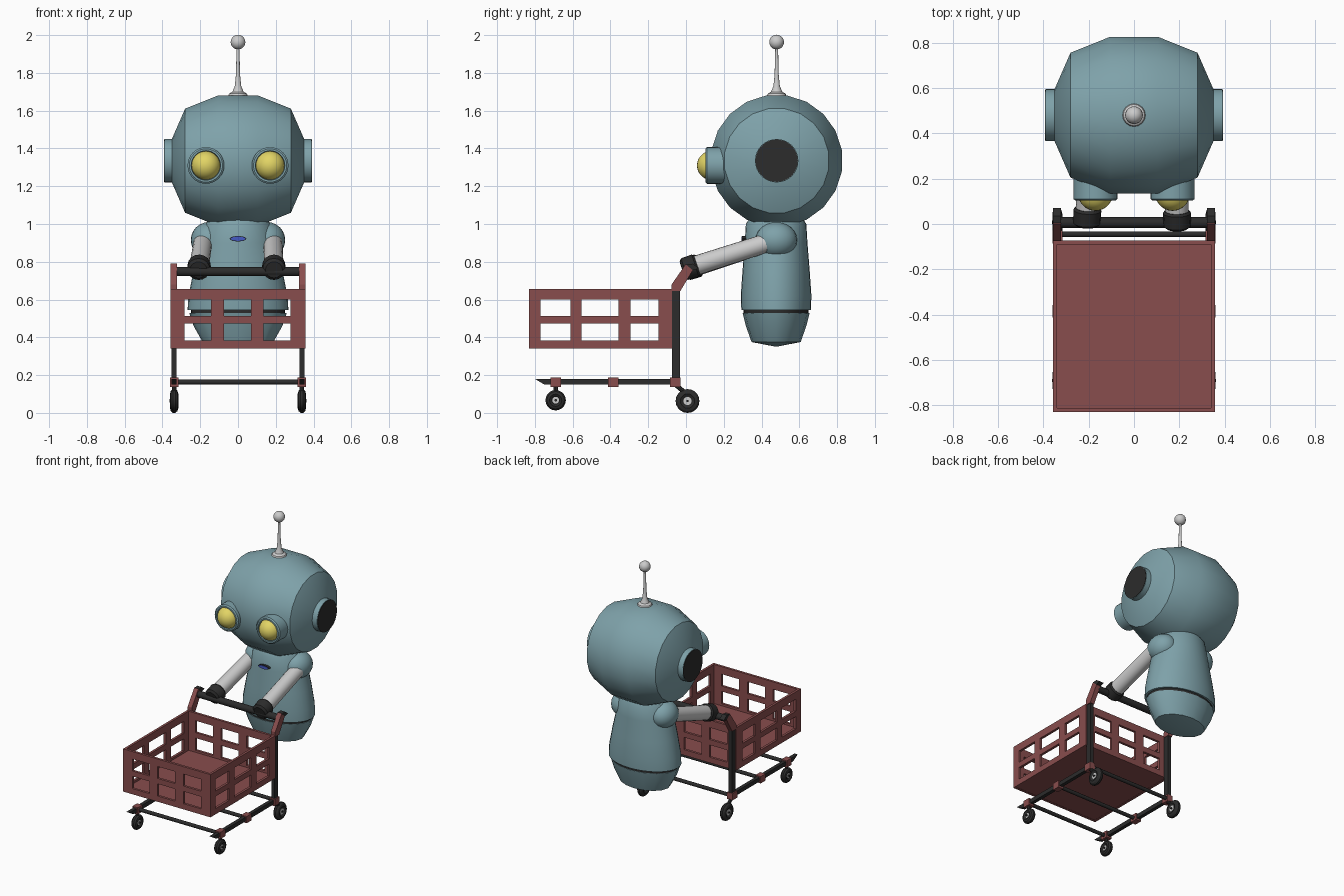
import bpy, bmesh, math
from mathutils import Vector, Matrix

if "Cube" in bpy.data.objects:
    bpy.data.objects.remove(bpy.data.objects["Cube"])


def material(name, rgb):
    m = bpy.data.materials.new(name)
    m.diffuse_color = (*rgb, 1)
    m.use_nodes = True
    m.node_tree.nodes["Principled BSDF"].inputs["Base Color"].default_value = m.diffuse_color
    return m


TEAL = material("teal", (0.21, 0.36, 0.40))
RED = material("red", (0.25, 0.075, 0.075))
BLACK = material("black", (0.025, 0.025, 0.025))
YELLOW = material("yellow", (0.76, 0.66, 0.13))
BLUE = material("blue", (0.06, 0.10, 0.55))


def finish(name, bm, mat, smooth=True, recalc=True):
    if recalc:
        bmesh.ops.recalc_face_normals(bm, faces=bm.faces)
    me = bpy.data.meshes.new(name)
    bm.to_mesh(me)
    bm.free()
    ob = bpy.data.objects.new(name, me)
    bpy.context.collection.objects.link(ob)
    if mat:
        me.materials.append(mat)
    if smooth:
        bpy.ops.object.select_all(action='DESELECT')
        ob.select_set(True)
        bpy.context.view_layer.objects.active = ob
        bpy.ops.object.shade_smooth_by_angle(angle=math.radians(32))
    return ob


def lathe(name, rings, mat, origin=(0, 0, 0), axis=(0, 0, 1), n=24, phase=0.0):
    """Rings are (distance along axis, radius a[, radius b])."""
    rot = Vector((0, 0, 1)).rotation_difference(Vector(axis)).to_matrix().to_4x4()
    mx = Matrix.Translation(origin) @ rot
    bm = bmesh.new()
    loops = []
    for r in rings:
        t, a, b = r[0], r[1], r[-1]
        if a == 0:
            loops.append([bm.verts.new(mx @ Vector((0, 0, t)))] * n)
        else:
            angs = [(i + phase) * math.tau / n for i in range(n)]
            loops.append([bm.verts.new(mx @ Vector((a * math.cos(w), b * math.sin(w), t))) for w in angs])
    for l0, l1 in zip(loops, loops[1:]):
        for i in range(n):
            j = (i + 1) % n
            bm.faces.new(list(dict.fromkeys((l0[i], l0[j], l1[j], l1[i]))))
    for l in (loops[0], loops[-1]):
        if l[0] is not l[1]:
            bm.faces.new(l)
    return finish(name, bm, mat)


def tube(name, p0, p1, r0, mat, r1=None, n=12):
    d = Vector(p1) - Vector(p0)
    return lathe(name, [(0, r0), (d.length, r0 if r1 is None else r1)], mat, p0, d.normalized(), n)


def ball(name, c, radii, mat, n=24):
    bm = bmesh.new()
    bmesh.ops.create_uvsphere(bm, u_segments=n, v_segments=n // 2, radius=1,
                              matrix=Matrix.Translation(c) @ Matrix.Diagonal((*radii, 1)))
    return finish(name, bm, mat)


def prism(name, yz, x, width, mat):
    """Side-view outline extruded across x."""
    bm = bmesh.new()
    f = bm.faces.new([bm.verts.new((x - width / 2, y, z)) for y, z in yz])
    ext = bmesh.ops.extrude_face_region(bm, geom=[f])
    bmesh.ops.translate(bm, vec=(width, 0, 0),
                        verts=[v for v in ext["geom"] if isinstance(v, bmesh.types.BMVert)])
    return finish(name, bm, mat, smooth=False)


def box(name, c, s, mat):
    y0, y1, z0, z1 = c[1] - s[1] / 2, c[1] + s[1] / 2, c[2] - s[2] / 2, c[2] + s[2] / 2
    return prism(name, [(y0, z0), (y1, z0), (y1, z1), (y0, z1)], c[0], s[0], mat)


# Head: faceted barrel lying across x
HY, HZ = 0.48, 1.335
half = [(0.35, 0.117), (0.28, 0.279), (0.105, 0.35)]
lathe("head", [(-t, r) for t, r in half] + [(t, r) for t, r in reversed(half)],
      TEAL, (0, HY, HZ), (1, 0, 0), 20, 0.5)

# Antenna
lathe("antenna_rod", [(1.67, 0.055), (1.69, 0.047), (1.70, 0.03), (1.73, 0.017),
                      (1.79, 0.011), (1.95, 0.007)], None, (0, HY, 0), n=16)
ball("antenna_ball", (0, HY, 1.963), (0.039,) * 3, None, 20)

# Torso: oval cross-section
lathe("torso", [(1.03, 0.15, 0.14), (1.0, 0.175, 0.16), (0.9, 0.2, 0.166), (0.75, 0.236, 0.178),
                (0.62, 0.262, 0.187), (0.545, 0.267, 0.184)], TEAL, (0, HY - 0.003, 0), n=32)
lathe("waist_band", [(0.55, 0.25, 0.172), (0.522, 0.25, 0.172)], BLACK, (0, HY - 0.003, 0), n=32)
lathe("torso_base", [(0.528, 0.258, 0.177), (0.46, 0.235, 0.16), (0.375, 0.187, 0.13), (0.35, 0, 0)],
      TEAL, (0, HY - 0.003, 0), n=16)
# Chest badge
lathe("badge_rim", [(0, 0.044, 0.014), (0.03, 0.044, 0.014)], BLACK, (0, 0.327, 0.922), (0, -1, 0))
lathe("badge_face", [(0, 0.039, 0.011), (0.004, 0.039, 0.011)], BLUE, (0, 0.297, 0.922), (0, -1, 0))

for s, side in ((-1, "left"), (1, "right")):
    # Ears
    lathe("ear_" + side, [(0, 0.115), (0.045, 0.115)], TEAL, (s * 0.345, HY, HZ), (s, 0, 0), 32)
    lathe("ear_cap_" + side, [(0, 0.112), (0.005, 0.112)], BLACK, (s * 0.388, HY, HZ), (s, 0, 0), 32)
    # Eyes
    lathe("eye_socket_" + side, [(0, 0.097), (0.11, 0.097), (0.117, 0.088), (0.117, 0.078), (0.08, 0.072)],
          TEAL, (s * 0.17, 0.22, 1.31), (0, -1, 0), 32)
    ball("eye_" + side, (s * 0.17, 0.135, 1.31), (0.077,) * 3, YELLOW, 28)
    # Arms
    ball("shoulder_" + side, (s * 0.155, 0.478, 0.915), (0.095, 0.11, 0.095), TEAL)
    hx = 0.19 if s > 0 else -0.207
    hand = Vector((hx, 0.02 if s > 0 else 0.033, 0.77))
    top = Vector((s * 0.185, 0.45, 0.907))
    d = (top - hand).normalized()
    tube("arm_" + side, hand, top, 0.052, None, 0.05, 20)
    lathe("hand_" + side, [(-0.042, 0.045), (-0.03, 0.06), (0.03, 0.062), (0.04, 0.054)],
          BLACK, hand, d, 16)

    # Cart uprights and handle arms
    x = s * 0.338
    box("upright_" + side, (x, -0.054, 0.41), (0.026, 0.042, 0.49), BLACK)
    prism("handle_arm_" + side, [(-0.076, 0.645), (-0.03, 0.645), (0.036, 0.755), (0.0, 0.79), (-0.076, 0.68)],
          s * 0.34, 0.034, RED)
    prism("handle_cap_" + side, [(0.036, 0.755), (0.07, 0.765), (0.035, 0.79), (0.0, 0.785)],
          s * 0.34, 0.036, BLACK)
    # Lower rail with pointed tip
    prism("rail_" + side, [(-0.80, 0.18), (-0.75, 0.15), (-0.04, 0.15), (-0.04, 0.18)], x, 0.026, BLACK)
    for k, y in enumerate((-0.69, -0.385, -0.057)):
        box(f"joint_{side}_{k}", (x, y, 0.163), (0.044, 0.056, 0.05), RED)
    # Casters
    for end, jy, wy, r in (("front", -0.69, -0.69, 0.054), ("rear", -0.057, 0.008, 0.063)):
        wz = r + (0.013 if end == "front" else 0)
        h = 0.022
        lathe(f"wheel_{end}_{side}",
              [(-h * 0.6, r * 0.38), (-h, r * 0.6), (-h * 0.8, r * 0.85), (-h * 0.3, r), (h * 0.3, r),
               (h * 0.8, r * 0.85), (h, r * 0.6), (h * 0.6, r * 0.38)],
              BLACK, (x, wy, wz), (1, 0, 0), 20)
        tube(f"hub_{end}_{side}", (x - 0.016, wy, wz), (x + 0.016, wy, wz), r * 0.34, None, n=16)
        tube(f"axle_{end}_{side}", (x - 0.024, wy, wz), (x + 0.024, wy, wz), 0.007, BLACK, n=8)
        dy = (wy - jy) * 0.75
        tube(f"fork_{end}_{side}", (x, jy, 0.15), (x, jy + dy, wz + r * 0.75), 0.012, BLACK, n=8)

# Handle and cross bars
tube("handle_bar", (-0.33, 0.006, 0.748), (0.33, 0.006, 0.748), 0.024, BLACK, n=16)
for k, y in enumerate((-0.69, -0.385, -0.045)):
    tube(f"cross_bar_{k}", (-0.33, y, 0.163), (0.33, y, 0.163), 0.013, BLACK)

# Basket walls: grid of bands with window cells left out, then thickened
xs = [-0.357, -0.282, -0.142, -0.075, 0.068, 0.135, 0.278, 0.357]
ys = [-0.83, -0.77, -0.612, -0.553, -0.357, -0.294, -0.146, -0.073]
zs = [0.34, 0.382, 0.472, 0.512, 0.60, 0.655]
path = [(x, ys[0]) for x in xs] + [(xs[-1], y) for y in ys[1:]]
path += [(x, ys[-1]) for x in xs[-2::-1]] + [(xs[0], y) for y in ys[-2:0:-1]]
bm = bmesh.new()
cols = [[bm.verts.new((x, y, z)) for z in zs] for x, y in path]
for i in range(len(cols)):
    a, b = cols[i], cols[(i + 1) % len(cols)]
    for j in range(len(zs) - 1):
        if not ((i % 7) % 2 and j % 2):
            bm.faces.new((a[j], b[j], b[j + 1], a[j + 1]))
walls = finish("basket_walls", bm, RED, smooth=False, recalc=False)
mod = walls.modifiers.new("thickness", 'SOLIDIFY')
mod.thickness, mod.offset, mod.use_even_offset = 0.018, -1, True
box("basket_floor", (0, -0.4515, 0.354), (0.70, 0.745, 0.025), RED)
